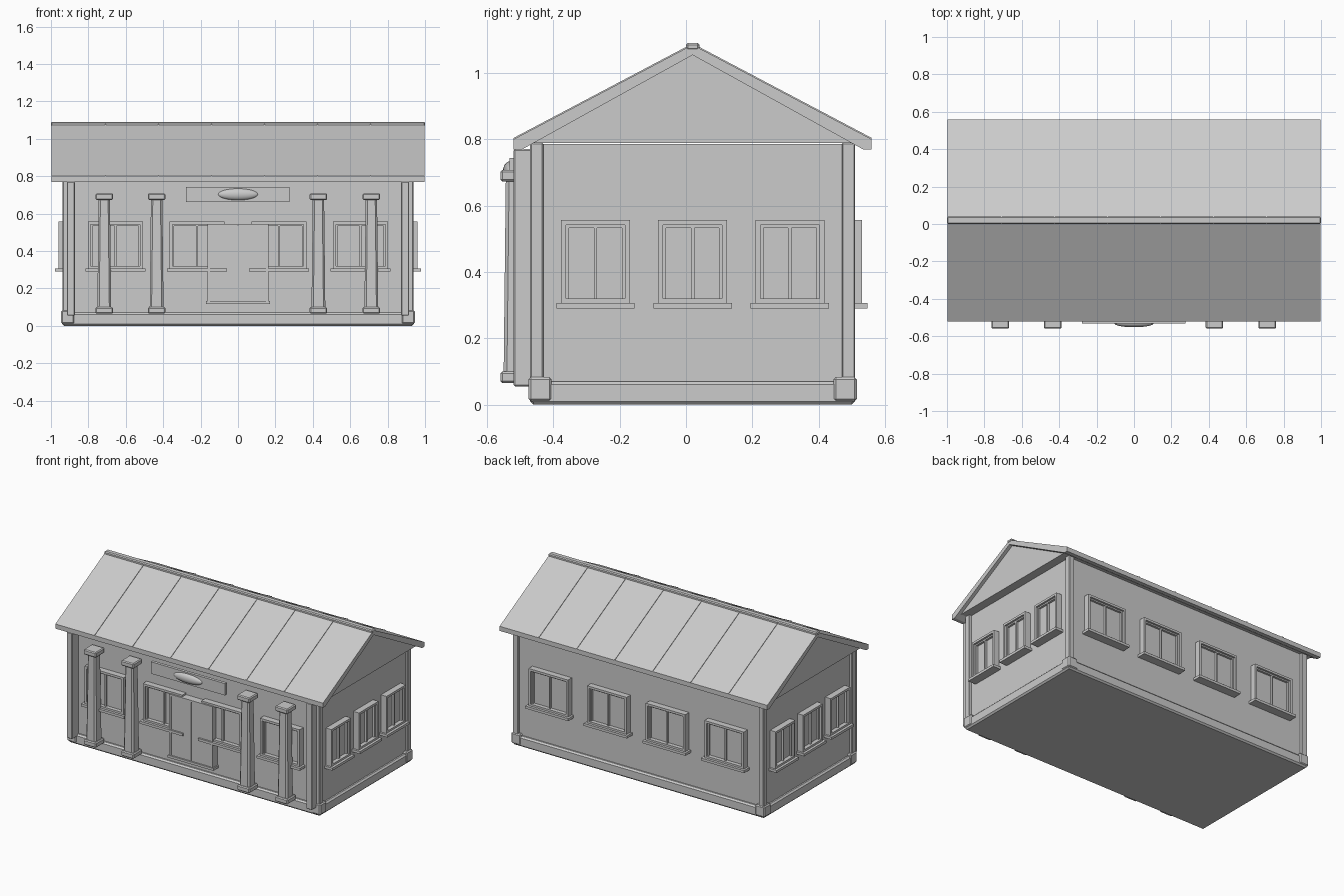
import bpy, bmesh, math
from mathutils import Matrix, Vector

cube = bpy.data.objects.get("Cube")
if cube:
    bpy.data.objects.remove(cube, do_unlink=True)

GREY = (0.6, 0.6, 0.6, 1)
mat = bpy.data.materials.new("plain_grey")
mat.use_nodes = True
mat.diffuse_color = GREY
mat.node_tree.nodes["Principled BSDF"].inputs["Base Color"].default_value = GREY

CY = 0.02                      # depth centre of the building
WX, WY = 0.92, 0.47            # wall half sizes
FRONT = CY - WY


def finish(name, bm, bevel=0):
    bmesh.ops.recalc_face_normals(bm, faces=bm.faces)
    me = bpy.data.meshes.new(name)
    bm.to_mesh(me)
    bm.free()
    me.materials.append(mat)
    ob = bpy.data.objects.new(name, me)
    bpy.context.collection.objects.link(ob)
    if bevel:
        mod = ob.modifiers.new("edge_bevel", 'BEVEL')
        mod.width, mod.segments = bevel, 1
    return ob


def add_box(bm, x, y, z, top=1.0):
    """Box from (min, max) ranges; top scales the upper face for a taper."""
    size = Vector((x[1] - x[0], y[1] - y[0], z[1] - z[0]))
    mid = Vector((x[0] + x[1], y[0] + y[1], z[0] + z[1])) / 2
    verts = bmesh.ops.create_cube(bm, size=1)["verts"]
    for v in verts:
        k = top if v.co.z > 0 else 1
        v.co = Vector((v.co.x * size.x * k, v.co.y * size.y * k, v.co.z * size.z)) + mid
    return verts


def box(name, x, y, z, bevel=0, top=1.0):
    bm = bmesh.new()
    add_box(bm, x, y, z, top)
    return finish(name, bm, bevel)


def prism(name, profile, x0, x1):
    """Extrude a (y, z) profile along x."""
    bm = bmesh.new()
    face = bm.faces.new([bm.verts.new((x0, y, z)) for y, z in profile])
    ext = bmesh.ops.extrude_face_region(bm, geom=[face])["geom"]
    bmesh.ops.translate(bm, vec=(x1 - x0, 0, 0),
                        verts=[g for g in ext if isinstance(g, bmesh.types.BMVert)])
    return finish(name, bm)


def frame(bm, w, z0, z1, t, depth):
    """Rectangular frame standing on the local wall plane y = 0."""
    for s in (-1, 1):
        add_box(bm, sorted((s * w, s * (w - t))), (-depth, 0), (z0, z1))
    for a, b in ((z0, z0 + t), (z1 - t, z1)):
        add_box(bm, (t - w, w - t), (-depth, 0), (a, b))


def window(name, w, place):
    bm = bmesh.new()
    frame(bm, w, 0.305, 0.557, 0.015, 0.041)
    frame(bm, w - 0.015, 0.305, 0.542, 0.009, 0.028)
    add_box(bm, (-0.005, 0.005), (-0.028, 0), (0.31, 0.542))
    add_box(bm, (0.01 - w, w - 0.01), (-0.014, 0), (0.31, 0.55))
    add_box(bm, (-w - 0.014, w + 0.014), (-0.058, 0), (0.29, 0.307))
    bmesh.ops.transform(bm, matrix=place, verts=bm.verts)
    finish(name, bm)


# Walls, plinth and corner trim
box("walls", (-WX, WX), (FRONT, CY + WY), (0.02, 0.785))
box("plinth", (-0.94, 0.94), (CY - 0.49, CY + 0.49), (0, 0.07), 0.01)
for sx, side in ((-1, "right"), (1, "left")):
    for sy, end in ((-1, "front"), (1, "back")):
        def span(c, s, a, b):
            return sorted((c + s * a, c + s * b))
        box(f"corner_post_{end}_{side}", span(0, sx, 0.897, 0.937),
            span(CY, sy, 0.45, 0.49), (0.06, 0.79), 0.004)
        box(f"corner_block_{end}_{side}", span(0, sx, 0.875, 0.945),
            span(CY, sy, 0.425, 0.495), (0.01, 0.083), 0.007)
    box(f"front_pilaster_{side}", span(0, sx, 0.872, 0.915),
        (-0.52, FRONT), (0.055, 0.77), 0.004)

# Windows on all four sides
for i in range(4):
    x = (i - 1.5) * 0.437
    window(f"front_window_{i + 1}", 0.147, Matrix.Translation((x, FRONT, 0)))
    window(f"back_window_{i + 1}", 0.147,
           Matrix.Translation((x, CY + WY, 0)) @ Matrix.Rotation(math.pi, 4, 'Z'))
for i in range(3):
    y = CY + (i - 1) * 0.293
    for s, side in ((-1, "right"), (1, "left")):
        window(f"{side}_window_{i + 1}", 0.104,
               Matrix.Translation((s * WX, y, 0)) @ Matrix.Rotation(s * math.pi / 2, 4, 'Z'))

# Double entrance door
bm = bmesh.new()
frame(bm, 0.162, 0.12, 0.545, 0.012, 0.052)
for s in (-1, 1):
    add_box(bm, sorted((s * 0.003, s * 0.15)), (-0.046, 0), (0.13, 0.535))
add_box(bm, (-0.01, 0.01), (-0.043, 0), (0.13, 0.535))
add_box(bm, (-0.17, 0.17), (-0.056, 0), (0.117, 0.133))
bmesh.ops.translate(bm, verts=bm.verts, vec=(0, FRONT, 0))
finish("entrance_door", bm)

# Tapered porch columns
for i, x in enumerate((-0.715, -0.435, 0.43, 0.713)):
    y = -0.513
    for part, r, z, top, bev in (("base", 0.047, (0.065, 0.1), 1, 0.006),
                                 ("shaft", 0.037, (0.09, 0.685), 0.82, 0.01),
                                 ("capital", 0.047, (0.673, 0.708), 1, 0.006)):
        box(f"column_{part}_{i + 1}", (x - r, x + r), (y - r, y + r), z, bev, top)

# Sign board with a domed oval boss
box("sign_board", (-0.277, 0.275), (-0.532, -0.512), (0.663, 0.743))
bpy.ops.mesh.primitive_uv_sphere_add(segments=32, ring_count=16, location=(0, -0.53, 0.703))
boss = bpy.context.object
boss.name = "sign_oval"
boss.scale = (0.107, 0.022, 0.031)
boss.data.materials.append(mat)
bpy.ops.object.shade_smooth()

# Gable roof: closed attic, sloped shell, seams and ridge cap
EAVE, PEAK = 0.8, 1.085
prism("attic", [(CY - 0.52, 0.788), (CY + 0.52, 0.788), (CY, 1.07)], -0.975, 0.975)
prism("roof_shell", [(CY - 0.54, EAVE), (CY, PEAK), (CY + 0.54, EAVE),
                     (CY + 0.54, 0.769), (CY + 0.515, 0.769), (CY, 1.054),
                     (CY - 0.515, 0.769), (CY - 0.54, 0.769)], -0.998, 0.998)
for i in range(6):
    x = (i - 2.5) * 0.283
    prism(f"roof_seam_{i + 1}", [(CY - 0.54, EAVE + 0.004), (CY, PEAK + 0.004),
                                 (CY + 0.54, EAVE + 0.004), (CY + 0.54, EAVE - 0.006),
                                 (CY, PEAK - 0.006), (CY - 0.54, EAVE - 0.006)],
          x - 0.003, x + 0.003)
box("ridge_cap", (-1, 1), (CY - 0.02, CY + 0.02), (1.068, 1.091), 0.006)
